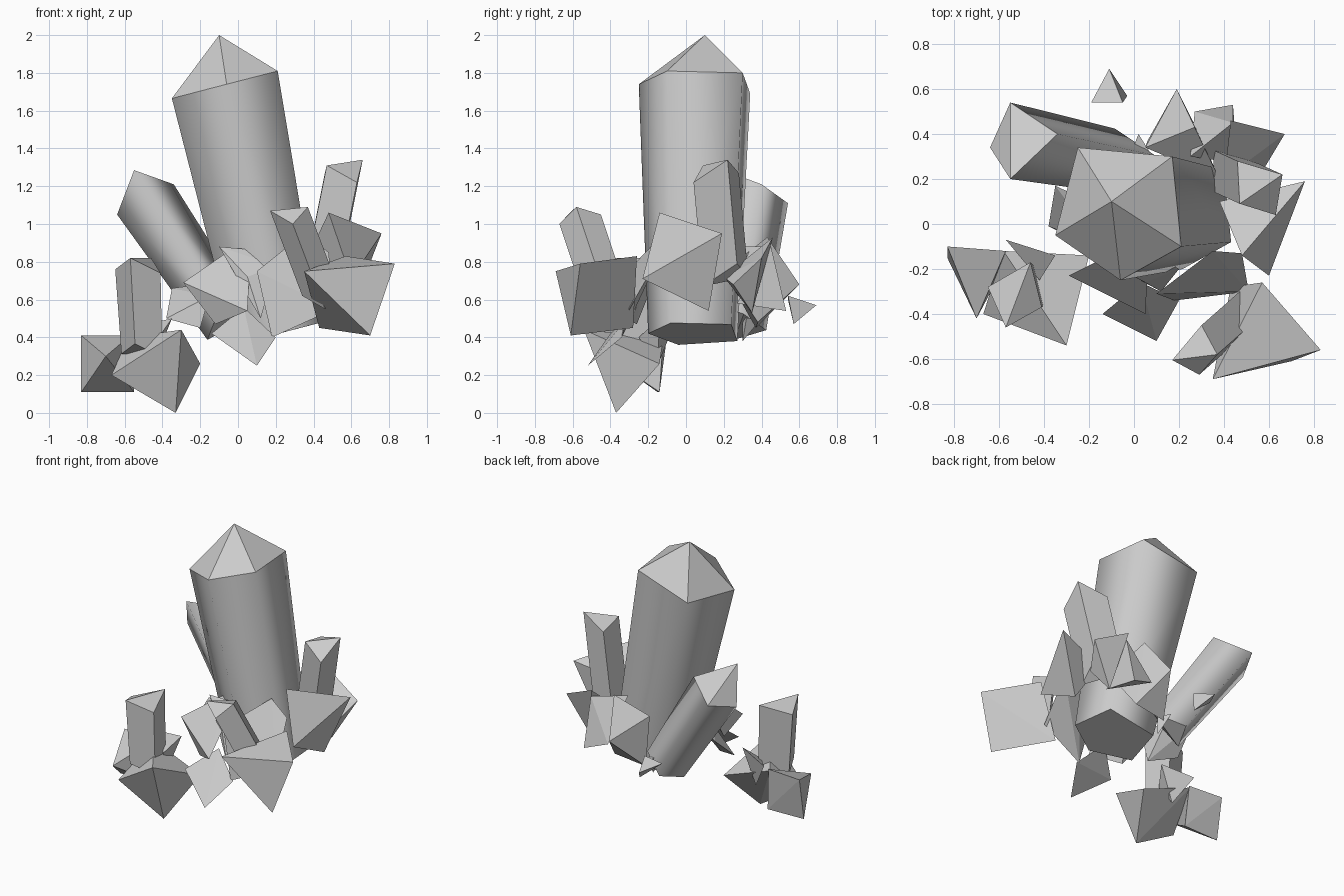
import bpy, bmesh
from math import radians
from mathutils import Vector as V


def hull(name, pts, smooth=False):
    """Closed faceted stone wrapped around a few corner points."""
    bm = bmesh.new()
    for p in pts:
        bm.verts.new(p)
    bmesh.ops.convex_hull(bm, input=bm.verts[:])
    loose = [v for v in bm.verts if not v.link_faces]
    bmesh.ops.delete(bm, geom=loose, context='VERTS')
    bmesh.ops.dissolve_limit(bm, angle_limit=radians(1), verts=bm.verts[:], edges=bm.edges[:])
    bmesh.ops.recalc_face_normals(bm, faces=bm.faces[:])
    # Long sides blend into each other, cap and foot edges stay crisp
    for f in bm.faces:
        f.smooth = smooth
    longest = max(e.calc_length() for e in bm.edges)
    for e in bm.edges:
        e.smooth = smooth and e.calc_length() > longest * .6
    me = bpy.data.meshes.new(name)
    bm.to_mesh(me)
    bm.free()
    ob = bpy.data.objects.new(name, me)
    bpy.context.collection.objects.link(ob)
    return ob


def prism(name, cap, shift, taper=1.0, tip=None, smooth=False):
    """Slanted column: cap corners repeated at the foot, with optional point."""
    cap = [V(p) for p in cap]
    mid = sum(cap, V()) / len(cap)
    foot = [mid + (p - mid) * taper + V(shift) for p in cap]
    return hull(name, cap + foot + ([V(tip)] if tip else []), smooth)


# Main pointed crystals
prism("main_crystal", [(-.25, .34, 1.69), (.17, .30, 1.80), (.21, -.10, 1.81),
                       (-.06, -.25, 1.74), (-.35, -.05, 1.665)],
      (.275, -.01, -1.32), .8, (-.1, .1, 2), True)
prism("side_crystal", [(-.34, .40, 1.21), (-.55, .20, 1.285), (-.64, .34, 1.05),
                       (-.55, .54, 1.11)], (.46, -.09, -.68), .85, None, True)

# Slim columns
prism("left_column", [(-.65, -.28, .76), (-.46, -.17, .82), (-.41, -.37, .74),
                      (-.57, -.46, .82)], (.02, 0, -.45), .9)
prism("front_column", [(.17, -.605, 1.07), (.29, -.67, 1.0), (.37, -.58, 1.09),
                       (.30, -.45, 1.05)], (.17, .15, -.45))
prism("right_column", [(.66, .22, 1.34), (.47, .09, 1.31), (.63, .04, 1.22),
                       (.46, .28, 1.27)], (-.11, .05, -.55))

# Left foot shards
hull("foot_shard", [(-.67, -.40, .20), (-.33, -.37, 0), (-.30, -.54, .44),
                    (-.20, -.14, .26), (-.58, -.12, .40)])
hull("left_shard", [(-.83, -.10, .41), (-.83, -.15, .11), (-.55, -.14, .11),
                    (-.57, -.12, .41), (-.70, -.42, .30)])
hull("left_chip", [(-.57, -.07, .45), (-.35, -.14, .50), (-.42, -.25, .40),
                   (-.45, -.15, .25)])

# Shards around the front of the main crystal
hull("inner_left_shard", [(-.38, -.01, .50), (-.35, .17, .66), (-.20, .10, .68),
                          (-.15, -.10, .62), (-.20, -.10, .45)])
hull("centre_shard", [(-.29, -.23, .69), (-.12, -.26, .47), (.05, -.40, .54),
                      (.06, -.23, .73), (-.03, -.10, .87)])
hull("centre_back_shard", [(-.10, -.18, .88), (.12, -.15, .86), (.20, -.20, .78),
                           (.05, -.26, .72), (.12, -.30, .50)])
hull("low_front_shard", [(-.14, -.40, .42), (.03, -.26, .56), (.20, -.34, .40),
                         (.10, -.52, .25)])
hull("front_wedge", [(.10, -.31, .75), (.35, -.12, .95), (.48, -.13, .85),
                     (.51, -.30, .55), (.18, -.34, .40)])

# Right hand shards
hull("front_right_shard", [(.35, -.69, .75), (.83, -.56, .79), (.70, -.61, .41),
                           (.57, -.26, .83), (.43, -.28, .45)])
hull("right_shard", [(.48, -.14, 1.06), (.76, .19, .95), (.60, -.23, .71),
                     (.60, .12, .54), (.38, .10, .85)])

# Rear shards
hull("rear_spike", [(.19, .60, .68), (.05, .34, .80), (.27, .43, .93),
                    (.06, .37, .45), (.30, .38, .48), (.38, .20, .75)])
hull("rear_block", [(.27, .50, .60), (.44, .53, .54), (.46, .27, .58),
                    (.25, .30, .88), (.44, .45, .88)])
hull("rear_right_block", [(.43, .46, .93), (.67, .40, .82), (.58, .25, .68),
                          (.40, .20, .72), (.50, .35, .53)])
hull("rear_low_chip", [(.02, .40, .50), (.07, .32, .50), (-.02, .30, .55),
                       (.05, .30, .38)])
hull("rear_loose_chip", [(-.11, .69, .57), (-.19, .54, .60), (-.05, .54, .62),
                         (-.03, .57, .47)])
